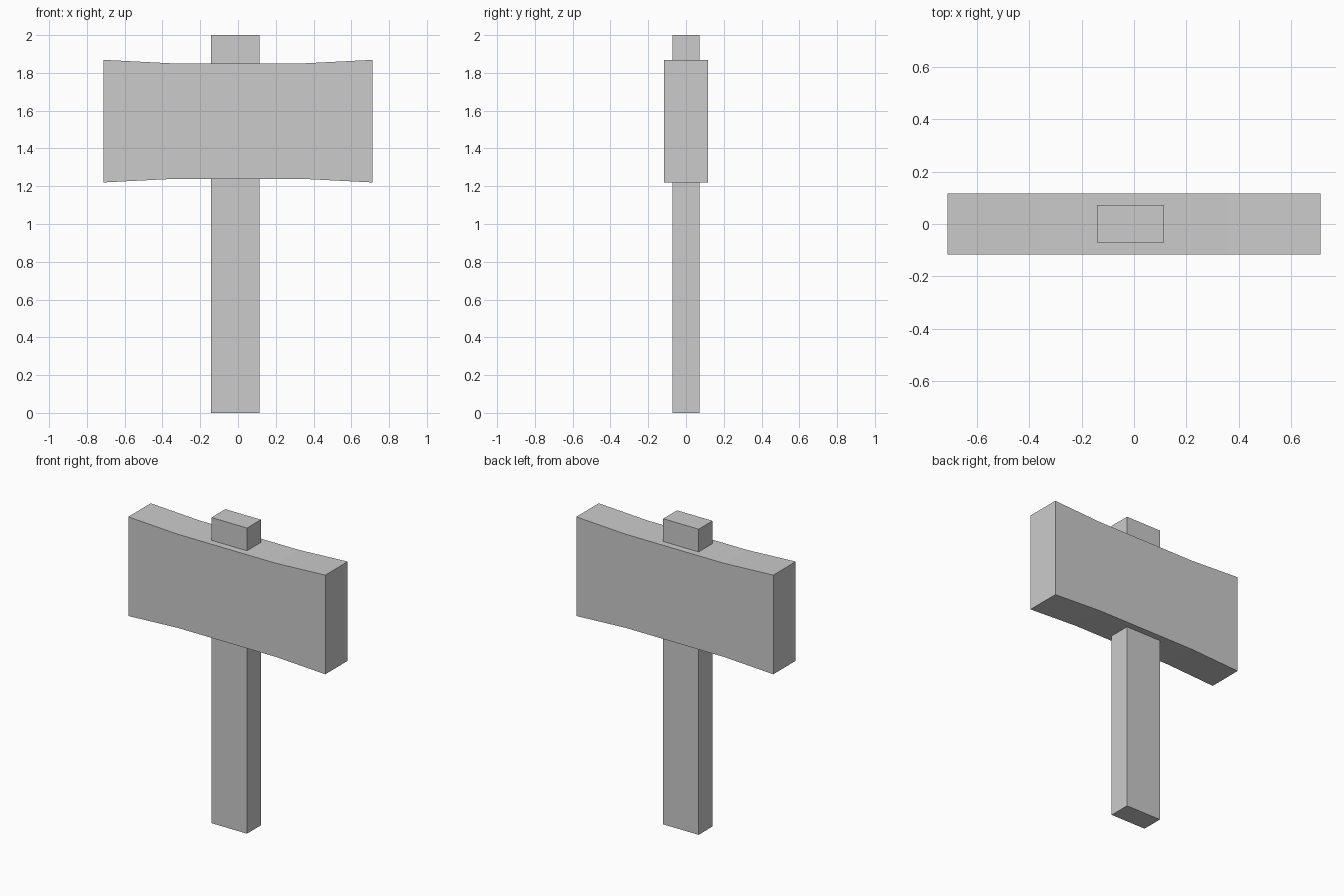
import bpy
import bmesh

if "Cube" in bpy.data.objects:
    bpy.data.objects.remove(bpy.data.objects["Cube"])


def extrude_profile(name, points, y0, y1):
    """Extrude a closed front-view (x, z) outline from y0 to y1."""
    bm = bmesh.new()
    face = bm.faces.new([bm.verts.new((x, y0, z)) for x, z in points])
    result = bmesh.ops.extrude_face_region(bm, geom=[face])
    verts = [v for v in result["geom"] if isinstance(v, bmesh.types.BMVert)]
    bmesh.ops.translate(bm, verts=verts, vec=(0, y1 - y0, 0))
    bmesh.ops.recalc_face_normals(bm, faces=bm.faces)
    mesh = bpy.data.meshes.new(name)
    bm.to_mesh(mesh)
    bm.free()
    obj = bpy.data.objects.new(name, mesh)
    bpy.context.collection.objects.link(obj)
    return obj


# Handle: slightly off-centre post running right through the head
extrude_profile("handle", [(-0.142, 0), (0.115, 0), (0.115, 2), (-0.142, 2)],
                -0.071, 0.072)

# Head: block with a flat waist and ends flaring up and down
stations = [(-0.713, 0.018), (-0.36, 0.0), (0.36, 0.0), (0.713, 0.018)]
bottom = [(x, 1.238 - flare) for x, flare in stations]
top = [(x, 1.851 + flare) for x, flare in reversed(stations)]
extrude_profile("hammer_head", bottom + top, -0.116, 0.116)
